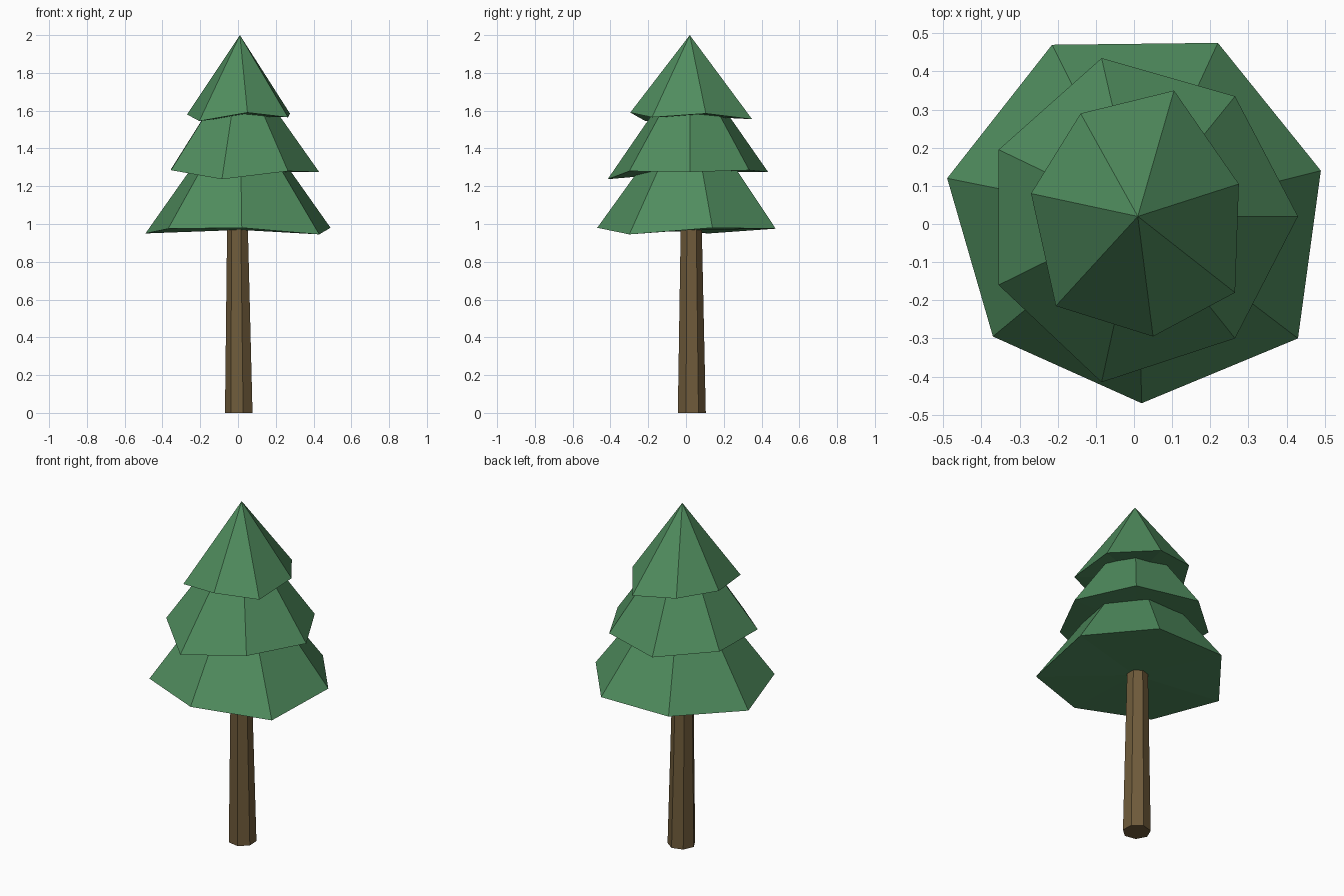
import bpy, bmesh, math
from mathutils import Vector

if "Cube" in bpy.data.objects:
    bpy.data.objects.remove(bpy.data.objects["Cube"])


def material(name, color):
    m = bpy.data.materials.new(name)
    m.diffuse_color = (*color, 1)
    m.use_nodes = True
    m.node_tree.nodes["Principled BSDF"].inputs["Base Color"].default_value = m.diffuse_color
    return m


GREEN = material("needles", (0.08, 0.265, 0.112))
BROWN = material("bark", (0.16, 0.105, 0.043))


def build(name, lower, upper, mat):
    """Closed flat-faced solid between a lower ring and an upper ring or single tip."""
    bm = bmesh.new()
    lo = [bm.verts.new(p) for p in lower]
    up = [bm.verts.new(p) for p in upper]
    n = len(lo)
    for i in range(n):
        j = (i + 1) % n
        if len(up) == 1:
            bm.faces.new((lo[i], lo[j], up[0]))
        else:
            bm.faces.new((lo[i], lo[j], up[j], up[i]))
    if len(up) > 1:
        bm.faces.new(up)
    # underside as a fan, since the rim is uneven
    centre = bm.verts.new(sum((v.co for v in lo), Vector()) / n)
    for i in range(n):
        bm.faces.new((lo[(i + 1) % n], lo[i], centre))
    bmesh.ops.recalc_face_normals(bm, faces=bm.faces)
    mesh = bpy.data.meshes.new(name)
    bm.to_mesh(mesh)
    bm.free()
    mesh.materials.append(mat)
    obj = bpy.data.objects.new(name, mesh)
    bpy.context.collection.objects.link(obj)


def ring(cx, cy, z, r, start, n=7):
    return [(cx + r * math.cos(start + i * math.tau / n),
             cy + r * math.sin(start + i * math.tau / n), z) for i in range(n)]


def tier(name, rim, apex_z, cut):
    """Jagged rim tapering toward an apex; cut is the fraction of the way it goes."""
    apex = Vector((0.01, 0.02, apex_z))
    rim = [Vector(p) for p in rim]
    upper = [apex] if cut == 1 else [p.lerp(apex, cut) for p in rim]
    build(name, rim, upper, GREEN)


# trunk, slightly tapered and leaning
a = math.radians(-126)
build("trunk", ring(0.007, 0.03, 0, 0.076, a), ring(-0.001, 0.027, 1.05, 0.056, a), BROWN)

# foliage tiers
tier("lower_foliage", [
    (0.22, 0.475, 0.975), (-0.215, 0.47, 0.975), (-0.49, 0.12, 0.95),
    (-0.37, -0.295, 0.975), (0.02, -0.47, 0.98), (0.43, -0.30, 0.945),
    (0.49, 0.14, 0.98)], 1.66, 0.66)
tier("middle_foliage", [
    (-0.085, 0.435, 1.275), (-0.355, 0.195, 1.29), (-0.355, -0.16, 1.285),
    (-0.085, -0.415, 1.237), (0.265, -0.30, 1.28), (0.43, 0.02, 1.275),
    (0.265, 0.335, 1.285)], 1.87, 0.68)
tier("top_foliage", [
    (0.105, 0.35, 1.555), (-0.14, 0.29, 1.58), (-0.27, 0.08, 1.58),
    (-0.205, -0.215, 1.545), (0.05, -0.295, 1.59), (0.265, -0.18, 1.565),
    (0.275, 0.105, 1.585)], 2.0, 1)
